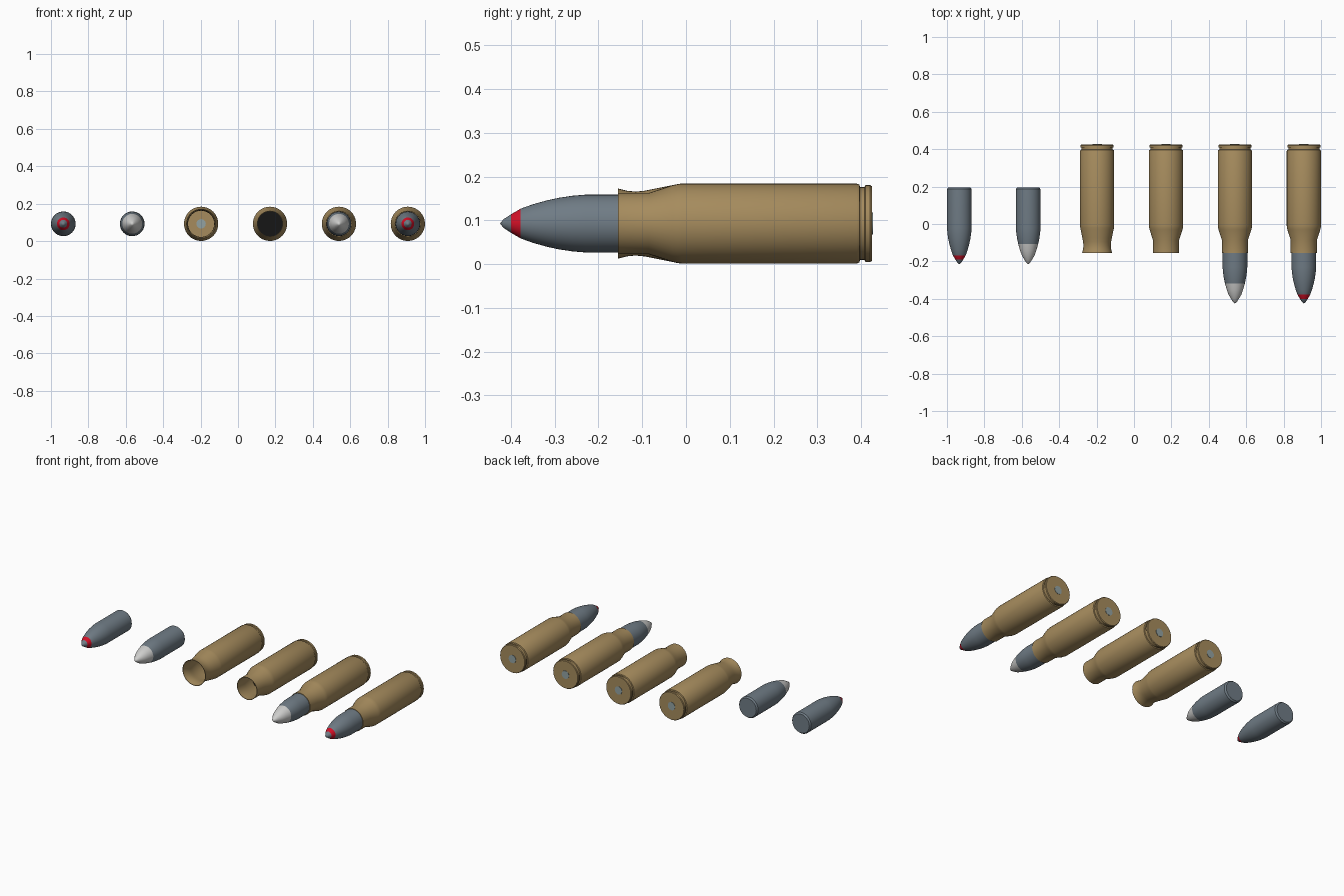
import bpy, bmesh
from math import pi, radians
from mathutils import Matrix

cube = bpy.data.objects.get("Cube")
if cube:
    bpy.data.objects.remove(cube, do_unlink=True)

AXIS_Z = 0.0925
SPACING = 0.3684
FIRST_X = -0.934
LOADED = -0.21      # shift of a projectile seated in its case


def material(name, r, g, b):
    m = bpy.data.materials.new(name)
    m.use_nodes = True
    m.diffuse_color = (r, g, b, 1)
    node = m.node_tree.nodes["Principled BSDF"]
    node.inputs["Base Color"].default_value = (r, g, b, 1)
    node.inputs["Roughness"].default_value = 0.6
    return m


BRASS = material("brass", 0.38, 0.26, 0.11)
STEEL = material("steel grey", 0.16, 0.20, 0.235)
WHITE = material("pale tip", 0.62, 0.62, 0.61)
RED = material("red band", 0.65, 0.005, 0.02)
PRIMER = material("primer grey", 0.29, 0.36, 0.36)
POWDER = material("black powder", 0.008, 0.008, 0.008)


def lathe(name, profile, x, mats, shift=0, band=None, steps=40):
    """Spin a (radius, y) profile about the y axis; band = (y0, y1) gets slot 1."""
    bm = bmesh.new()
    verts = [bm.verts.new((r, y, 0)) for r, y in profile]
    edges = [bm.edges.new(p) for p in zip(verts, verts[1:])]
    bmesh.ops.spin(bm, geom=verts + edges, cent=(0, 0, 0), axis=(0, 1, 0),
                   angle=2 * pi, steps=steps, use_merge=True)
    bmesh.ops.remove_doubles(bm, verts=bm.verts, dist=0.00005)
    bmesh.ops.recalc_face_normals(bm, faces=bm.faces)
    if band:
        for f in bm.faces:
            if band[0] < f.calc_center_median().y < band[1]:
                f.material_index = 1
    bmesh.ops.translate(bm, verts=bm.verts, vec=(x, shift, AXIS_Z))
    me = bpy.data.meshes.new(name)
    bm.to_mesh(me)
    bm.free()
    for m in mats:
        me.materials.append(m)
    ob = bpy.data.objects.new(name, me)
    bpy.context.collection.objects.link(ob)
    bpy.ops.object.select_all(action='DESELECT')
    ob.select_set(True)
    bpy.context.view_layer.objects.active = ob
    bpy.ops.object.shade_smooth_by_angle(angle=radians(25))
    return ob


# Pointed projectile with a chamfered base
OGIVE = [(0, -0.215), (0.01, -0.207), (0.021, -0.19), (0.034, -0.168),
         (0.044, -0.14), (0.053, -0.108), (0.059, -0.08), (0.0635, -0.05),
         (0.066, -0.02), (0.066, 0.186), (0.059, 0.195), (0, 0.195)]
RED_BAND = (-0.19, -0.168)
PALE_TIP = (-0.22, -0.108)

# Necked case: outer neck, shoulder, body, groove and rim; then the hollow inside
NECK = [(0.07, -0.155), (0.07, -0.085)]
FLARED = [(0.08, -0.155), (0.075, -0.135), (0.073, -0.115), (0.075, -0.095),
          (0.079, -0.075)]
BODY = [(0.088, -0.03), (0.0905, -0.018), (0.0915, -0.01), (0.0915, 0.39),
        (0.089, 0.396), (0.083, 0.398), (0.083, 0.408), (0.088, 0.41),
        (0.088, 0.421), (0.085, 0.425), (0, 0.425), (0, 0.385), (0.087, 0.385),
        (0.087, -0.008)]


def case_profile(neck):
    inside = [(r - 0.003, y) for r, y in reversed(neck)]
    return neck + BODY + inside + neck[:1]


def disc_profile(r, y0, y1):
    return [(0, y0), (r, y0), (r, y1), (0, y1)]


def projectile(name, x, shift, mark):
    if mark == "red":
        lathe(name, OGIVE, x, [STEEL, RED], shift, RED_BAND)
    else:
        lathe(name, OGIVE, x, [STEEL, WHITE], shift, PALE_TIP)


def case(name, x, neck):
    lathe(name, case_profile(neck), x, [BRASS])
    lathe(name + "_primer", disc_profile(0.025, 0.383, 0.427), x, [PRIMER], steps=24)


xs = [FIRST_X + i * SPACING for i in range(6)]

# Loose projectiles
projectile("red_projectile", xs[0], 0, "red")
projectile("pale_projectile", xs[1], 0, "pale")

# Spent case with flared mouth, and open case holding powder
case("flared_case", xs[2], FLARED)
case("filled_case", xs[3], NECK)
lathe("powder_charge", disc_profile(0.086, 0.01, 0.384), xs[3], [POWDER], steps=24)

# Complete rounds
case("pale_round_case", xs[4], NECK)
projectile("pale_round_projectile", xs[4], LOADED, "pale")
case("red_round_case", xs[5], NECK)
projectile("red_round_projectile", xs[5], LOADED, "red")
